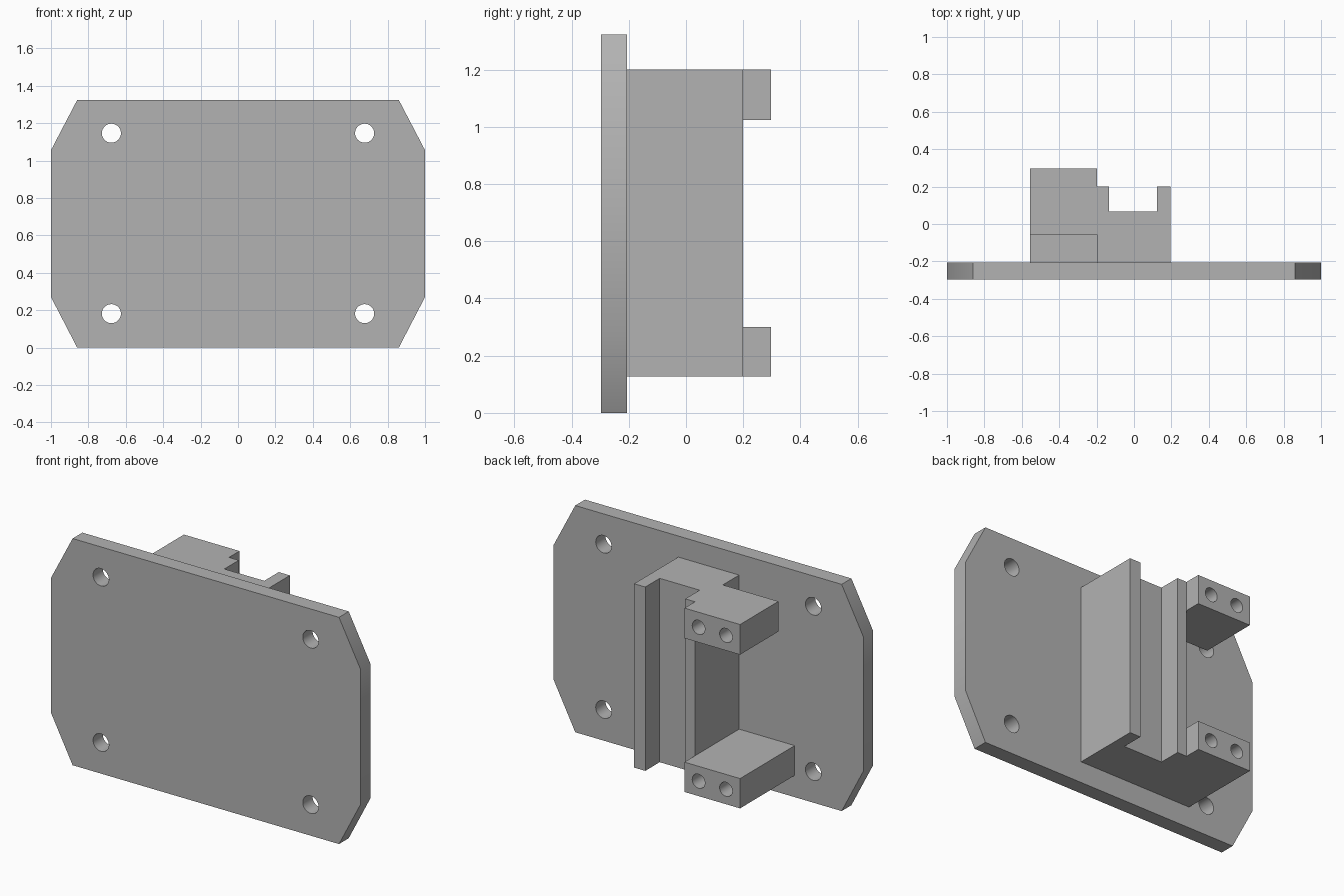
import bpy, bmesh, math
from mathutils import Matrix, Vector

default = bpy.data.objects.get("Cube")
if default:
    bpy.data.objects.remove(default, do_unlink=True)

# One grey for the whole fitting
grey = bpy.data.materials.new("plain grey")
grey.use_nodes = True
colour = (0.45, 0.45, 0.45, 1)
grey.diffuse_color = colour
bsdf = next(n for n in grey.node_tree.nodes if n.type == 'BSDF_PRINCIPLED')
bsdf.inputs["Base Color"].default_value = colour

FRONT, PLATE_BACK, BACK = -0.297, -0.207, 0.297
BLOCK_BACK, BLOCK_RIGHT = 0.2, -0.198
BOTTOM, TOP = 0.127, 1.2


def finish(bm, name):
    bmesh.ops.recalc_face_normals(bm, faces=bm.faces)
    mesh = bpy.data.meshes.new(name)
    bm.to_mesh(mesh)
    bm.free()
    mesh.materials.append(grey)
    obj = bpy.data.objects.new(name, mesh)
    bpy.context.scene.collection.objects.link(obj)
    return obj


def extrude_profile(name, points, shift):
    bm = bmesh.new()
    face = bm.faces.new([bm.verts.new(p) for p in points])
    result = bmesh.ops.extrude_face_region(bm, geom=[face])
    moved = [v for v in result["geom"] if isinstance(v, bmesh.types.BMVert)]
    bmesh.ops.translate(bm, verts=moved, vec=Vector(shift))
    return finish(bm, name)


def box(name, x, y, z):
    return extrude_profile(name, [(x[0], y[0], z[0]), (x[1], y[0], z[0]),
                                  (x[1], y[1], z[0]), (x[0], y[1], z[0])],
                           (0, 0, z[1] - z[0]))


def drills(name, centres, radius, y0, y1):
    bm = bmesh.new()
    for x, z in centres:
        place = Matrix.Translation((x, (y0 + y1) / 2, z)) @ Matrix.Rotation(math.pi / 2, 4, 'X')
        bmesh.ops.create_cone(bm, cap_ends=True, segments=32, radius1=radius,
                              radius2=radius, depth=y1 - y0, matrix=place)
    return finish(bm, name)


def select_only(obj):
    bpy.ops.object.select_all(action='DESELECT')
    obj.select_set(True)
    bpy.context.view_layer.objects.active = obj


def combine(obj, tool, operation):
    mod = obj.modifiers.new(operation.title(), 'BOOLEAN')
    mod.operation, mod.object, mod.solver = operation, tool, 'EXACT'
    select_only(obj)
    bpy.ops.object.modifier_apply(modifier=mod.name)
    bpy.data.objects.remove(tool, do_unlink=True)


# Mounting plate with clipped corners and four through holes
outline = [(-0.86, 0), (0.86, 0), (1, 0.27), (1, 1.055),
           (0.86, 1.323), (-0.86, 1.323), (-1, 1.055), (-1, 0.27)]
plate = extrude_profile("mounting_plate", [(x, FRONT, z) for x, z in outline],
                        (0, PLATE_BACK - FRONT, 0))
corners = [(x, z) for x in (-0.677, 0.677) for z in (0.181, 1.146)]
combine(plate, drills("plate_drills", corners, 0.051, FRONT - 0.1, PLATE_BACK + 0.1), 'DIFFERENCE')

# Upright block with a channel down its back
channel = [(BLOCK_RIGHT, PLATE_BACK), (0.195, PLATE_BACK), (0.195, BLOCK_BACK),
           (0.123, BLOCK_BACK), (0.123, 0.067), (-0.135, 0.067),
           (-0.135, BLOCK_BACK), (BLOCK_RIGHT, BLOCK_BACK)]
bracket = extrude_profile("channel_bracket", [(x, y, BOTTOM) for x, y in channel],
                          (0, 0, TOP - BOTTOM))

# Two side arms; only the lower one reaches the plate
for name, start, z0, z1 in (("lower_arm", PLATE_BACK, BOTTOM, 0.301),
                            ("upper_arm", -0.057, 1.024, TOP)):
    arm = box(name, (-0.557, BLOCK_RIGHT), (start, BACK), (z0, z1))
    combine(bracket, arm, 'UNION')

# Pairs of screw holes in the arm ends
screws = [(x, z) for x in (-0.289, -0.466) for z in (0.214, 1.112)]
combine(bracket, drills("screw_drills", screws, 0.041, 0.05, BACK + 0.1), 'DIFFERENCE')

for obj in (plate, bracket):
    select_only(obj)
    bpy.ops.object.shade_smooth_by_angle(angle=math.radians(30))
